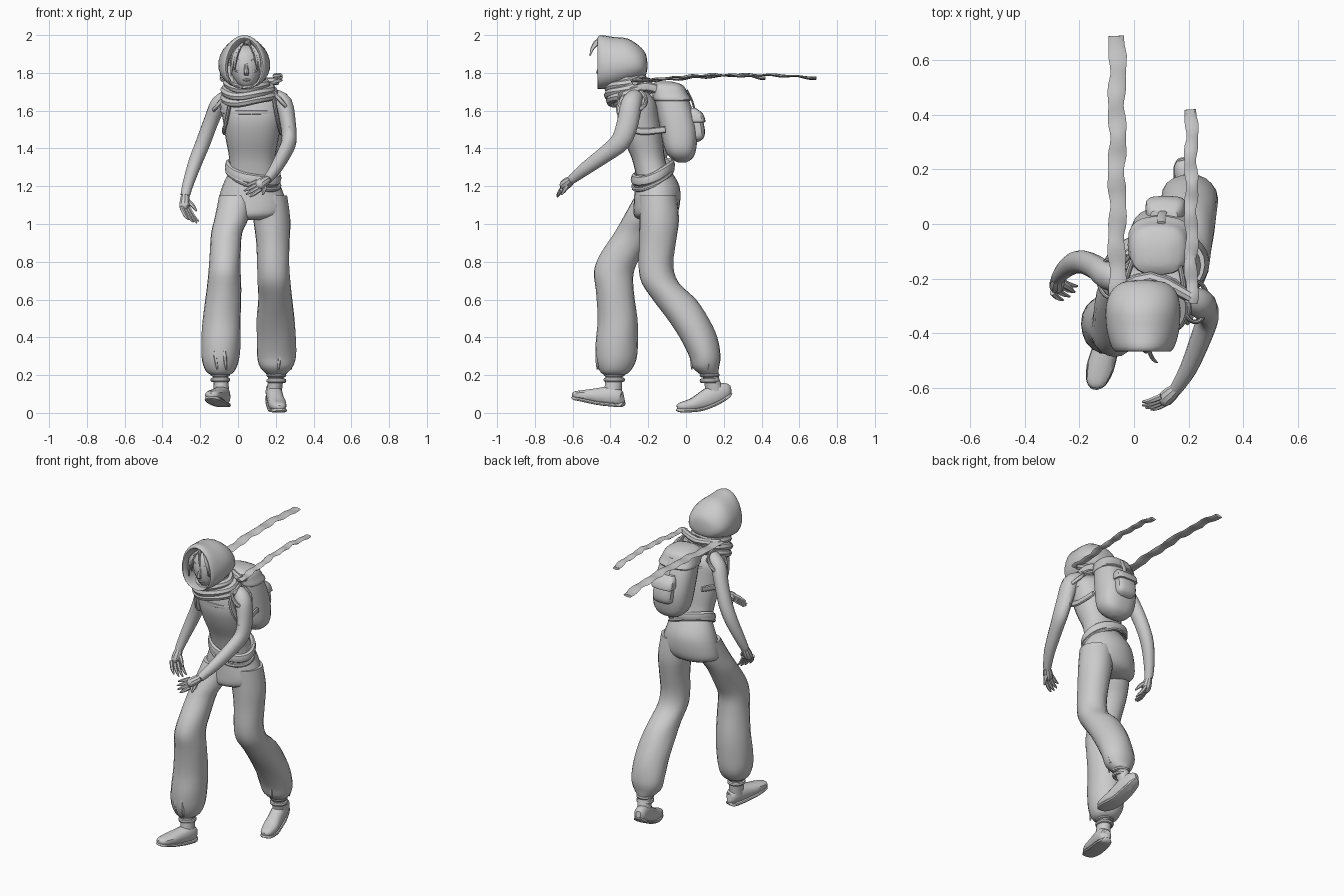
import bpy, bmesh
from math import sin, cos, pi, tau, copysign
from mathutils import Vector

X, Y, Z = Vector((1, 0, 0)), Vector((0, 1, 0)), Vector((0, 0, 1))
FLAT, UPRIGHT = (X, Y), (X, Z)


def spline(pts, steps):
    """Catmull-Rom through (x, y, z, a, b) stations."""
    out = []
    for i in range(len(pts) - 1):
        p = [pts[max(0, min(len(pts) - 1, i + k))] for k in (-1, 0, 1, 2)]
        for s in range(steps):
            t = s / steps
            out.append([b + .5 * t * (c - a + t * (2 * a - 5 * b + 4 * c - d + t * (3 * (b - c) + d - a)))
                        for a, b, c, d in zip(*p)])
    return out + [list(pts[-1])]


def loft(name, pts, axes=None, ref=X, n=18, steps=3, p=2.0, taper=0, ripple=0, closed=False):
    """Skin elliptical sections along a path; axes fixes the section plane."""
    if not closed:
        pts = spline(pts, steps)
    m = len(pts)
    bm, rings = bmesh.new(), []
    for i, q in enumerate(pts):
        c = Vector(q[:3])
        if axes:
            u, v = axes
        else:
            lo, hi = (i - 1, (i + 1) % m) if closed else (max(i - 1, 0), min(i + 1, m - 1))
            t = (Vector(pts[hi][:3]) - Vector(pts[lo][:3])).normalized()
            u = t.cross(ref).normalized()
            v = u.cross(t)
        a, b = max(q[3], .003), max(q[4], .003)
        ring = []
        for k in range(n):
            th = tau * k / n
            cx = copysign(abs(cos(th)) ** (2 / p), cos(th))
            cy = copysign(abs(sin(th)) ** (2 / p), sin(th))
            w = 1 + ripple * sin(5 * th + i * .6)
            ring.append(bm.verts.new(c + u * a * cx * w * (1 - taper * cy) + v * b * cy * w))
        rings.append(ring)
    for i in range(m if closed else m - 1):
        r, s = rings[i], rings[(i + 1) % m]
        for k in range(n):
            bm.faces.new((r[k], r[(k + 1) % n], s[(k + 1) % n], s[k]))
    if not closed:
        bm.faces.new(rings[0])
        bm.faces.new(rings[-1])
    bmesh.ops.recalc_face_normals(bm, faces=bm.faces)
    me = bpy.data.meshes.new(name)
    bm.to_mesh(me)
    bm.free()
    ob = bpy.data.objects.new(name, me)
    bpy.context.collection.objects.link(ob)
    return ob


def loop(name, c, rx, ry, thick, high, sx=0, sy=0, wob=0, n=28):
    """Closed band around an ellipse, tilted by the slopes sx and sy."""
    pts = []
    for k in range(n):
        th = tau * k / n
        dx, dy = rx * cos(th), ry * sin(th)
        pts.append((c[0] + dx, c[1] + dy, c[2] + sx * dx + sy * dy + wob * sin(3 * th + rx * 40),
                    thick * (1 + 8 * wob * sin(4 * th)), high))
    loft(name, pts, ref=Z, n=8, closed=True)


def hand(name, wrist, knuckle, tip, spread, thumb):
    w, k, t, s = map(Vector, (wrist, knuckle, tip, spread))
    loft(name + "_palm", [(*w, .022, .022), (*w.lerp(k, .5), .028, .028), (*k, .027, .027),
                          (*k.lerp(t, .15), .012, .012)], n=10)
    for i in range(4):
        o = s * (i - 1.5)
        end = k.lerp(t, (.9, 1, .95, .8)[i])
        mid = k.lerp(end, .5) + (k - w) * .15
        loft(f"{name}_finger_{i + 1}", [(*(k + o), .011, .011), (*(mid + o * 1.15), .01, .01),
                                        (*(end + o * 1.3), .004, .004)], n=6)
    th = Vector(thumb)
    loft(name + "_thumb", [(*w.lerp(k, .3), .014, .014), (*w.lerp(th, .6), .012, .012), (*th, .005, .005)], n=6)


def boot(name, foot, ankle):
    loft(name, foot, ref=Z, n=14, p=2.4)
    loft(name + "_sole", [(x, y, z - b * .9, a * 1.05, .01) for x, y, z, a, b in foot], ref=Z, n=12, p=4)
    loft(name + "_shaft", ankle, axes=FLAT, n=14)
    top = ankle[0]
    for j, dz in enumerate((0, -.03)):
        loop(f"{name}_collar_{j}", (top[0], top[1], top[2] - .01 + dz), top[3], top[4], .011, .012, n=16)


# Torso and trousers
loft("torso", [(.06, -.29, 1.74, .05, .05), (.065, -.27, 1.69, .12, .075), (.07, -.255, 1.64, .165, .1),
               (.075, -.25, 1.55, .155, .112), (.075, -.228, 1.45, .14, .105),
               (.075, -.2, 1.35, .122, .088), (.08, -.175, 1.26, .125, .09)], FLAT, p=2.3, n=24)
loft("hips", [(.08, -.17, 1.29, .12, .085), (.072, -.152, 1.2, .155, .118), (.075, -.155, 1.1, .184, .122),
              (.065, -.165, 1.045, .17, .11), (.06, -.17, 1.02, .08, .07)], FLAT, n=24)
loft("front_trouser_leg", [(-.01, -.18, 1.15, .09, .09), (-.035, -.235, 1.03, .09, .1), (-.06, -.28, .95, .082, .1),
                           (-.067, -.345, .84, .082, .11), (-.072, -.382, .75, .085, .106),
                           (-.075, -.376, .65, .092, .1), (-.085, -.362, .5, .1, .105),
                           (-.09, -.367, .38, .104, .112), (-.094, -.37, .28, .098, .107),
                           (-.094, -.375, .22, .075, .08), (-.094, -.38, .2, .045, .05)], FLAT, n=20, ripple=.012)
loft("rear_trouser_leg", [(.16, -.15, 1.15, .1, .1), (.178, -.142, 1.02, .098, .105), (.185, -.15, .9, .088, .097),
                          (.187, -.16, .78, .085, .092), (.19, -.138, .69, .087, .098),
                          (.197, -.06, .6, .09, .115), (.2, .01, .5, .1, .11), (.203, .065, .4, .103, .1),
                          (.203, .1, .3, .103, .083), (.203, .105, .24, .085, .07),
                          (.203, .125, .2, .045, .045)], FLAT, n=20, ripple=.012)
loop("waist_wrap", (.08, -.175, 1.275), .132, .1, .018, .028, sx=-.22, sy=.4, wob=.004)
loop("waist_cord", (.08, -.175, 1.245), .14, .105, .01, .012, sx=-.3, sy=.45)
loop("vest_hem", (.072, -.255, 1.6), .16, .105, .008, .012, sy=.1)

# Cuff creases
for i, (x, y, dy) in enumerate([(-.12, -.465, 0), (-.07, -.47, 0), (-.18, -.37, 0), (.29, .12, -.03), (.22, .03, -.03)]):
    loft(f"cuff_crease_{i + 1}", [(x, y + dy * .6, .36, .003, .003), (x, y, .3, .012, .012),
                                  (x * .95 + .005, y, .23, .004, .004)], FLAT, n=6)

# Boots
boot("front_boot", [(-.07, -.332, .075, .015, .02), (-.075, -.345, .075, .034, .038), (-.085, -.39, .09, .044, .052),
                    (-.105, -.46, .09, .046, .043), (-.125, -.53, .093, .048, .03), (-.14, -.585, .095, .034, .02),
                    (-.143, -.602, .095, .012, .01)],
     [(-.094, -.38, .215, .042, .046), (-.09, -.383, .16, .04, .046), (-.088, -.39, .09, .042, .05)])
boot("rear_boot", [(.175, .236, .125, .015, .02), (.18, .215, .12, .034, .04), (.19, .16, .1, .042, .056),
                   (.2, .09, .065, .044, .048), (.21, .03, .043, .047, .033), (.22, -.03, .033, .034, .022),
                   (.222, -.048, .03, .012, .01)],
     [(.203, .125, .21, .042, .042), (.198, .14, .16, .04, .045), (.19, .155, .1, .04, .05)])

# Arms and hands
loft("left_arm", [(.19, -.27, 1.67, .045, .045), (.24, -.29, 1.635, .055, .05), (.265, -.31, 1.53, .057, .042),
                  (.27, -.345, 1.44, .053, .04), (.245, -.42, 1.375, .044, .038), (.2, -.53, 1.295, .035, .032),
                  (.155, -.605, 1.235, .024, .024)], n=14)
loft("right_arm", [(-.04, -.21, 1.67, .045, .045), (-.1, -.19, 1.635, .052, .045), (-.14, -.16, 1.55, .046, .04),
                   (-.185, -.14, 1.43, .043, .04), (-.225, -.145, 1.33, .04, .037), (-.262, -.175, 1.22, .032, .03),
                   (-.28, -.2, 1.15, .024, .025)], n=14)
hand("left_hand", (.155, -.605, 1.235), (.11, -.645, 1.205), (.035, -.67, 1.165), (.006, -.008, -.015), (.13, -.66, 1.155))
hand("right_hand", (-.28, -.2, 1.15), (-.282, -.23, 1.09), (-.225, -.258, 1.005), (-.012, -.014, 0), (-.22, -.25, 1.07))
loop("left_armhole", (.225, -.285, 1.655), .045, .075, .008, .012, sx=-1.2, n=18)
loop("right_armhole", (-.085, -.2, 1.655), .045, .07, .008, .012, sx=1.2, n=18)

# Head, face and hair
loft("head", [(.045, -.375, 1.715, .018, .025), (.045, -.37, 1.745, .05, .065), (.042, -.365, 1.8, .078, .085),
              (.04, -.36, 1.86, .085, .09), (.04, -.35, 1.92, .07, .075), (.04, -.34, 1.955, .02, .02)], FLAT)
loft("nose", [(.043, -.445, 1.85, .008, .008), (.044, -.462, 1.8, .013, .014), (.045, -.44, 1.785, .01, .006)], FLAT, n=8)
loft("mouth", [(.025, -.436, 1.763, .004, .003), (.045, -.442, 1.763, .008, .008), (.065, -.436, 1.763, .004, .003)],
     ref=Z, n=8)
for side, s in (("right", -1), ("left", 1)):
    cx = .042 + s * .04
    loft(side + "_eye_rim", [(cx + .031 * cos(tau * k / 16), -.443 + .012 * abs(s * cos(tau * k / 16) + 1) * .7,
                              1.838 + .031 * sin(tau * k / 16), .005, .005) for k in range(16)],
         ref=Y, n=6, closed=True)
    for j, dz in enumerate((0, .035)):
        loft(f"{side}_hair_lock_{j + 1}", [(.042 + s * .015, -.43, 1.96, .008, .008),
                                           (.042 + s * (.062 - j * .01), -.452, 1.9, .014, .01),
                                           (.042 + s * (.08 - j * .02), -.445, 1.78 + dz, .003, .003)], FLAT, n=6)
loft("forelock", [(.045, -.42, 1.965, .02, .012), (.055, -.465, 1.965, .017, .008), (.07, -.495, 1.93, .01, .005),
                  (.085, -.508, 1.89, .003, .003)], n=8)

# Hood, cowl folds and trailing scarf ends
loft("hood", [(.033, -.38, 1.835, .085, .115), (.033, -.445, 1.845, .087, .125), (.033, -.468, 1.85, .098, .135),
              (.033, -.45, 1.857, .115, .143), (.033, -.39, 1.856, .132, .135), (.033, -.31, 1.862, .136, .12),
              (.035, -.25, 1.855, .12, .09), (.036, -.215, 1.845, .08, .06), (.036, -.205, 1.84, .02, .02)],
     UPRIGHT, n=24, p=2.1, taper=.14)
loft("neck_cloth", [(.04, -.325, 1.82, .1, .09), (.045, -.31, 1.75, .105, .09), (.06, -.29, 1.66, .13, .1)], FLAT, n=20)
for i, (x, y, z, rx, ry, th) in enumerate([(.045, -.32, 1.745, .1, .085, .026), (.052, -.312, 1.712, .118, .095, .028),
                                           (.06, -.3, 1.682, .13, .1, .024)]):
    loop(f"cowl_fold_{i + 1}", (x, y, z), rx, ry, th, .024, sx=.06 * i, sy=.33, wob=.006)
for name, x, w, y0, y1 in (("right", -.062, .031, -.26, .69), ("left", .21, .023, -.29, .42)):
    N = 26
    loft(name + "_scarf_end", [(x + .004 * sin(k * .9), y0 + (y1 - y0) * k / N,
                                1.757 + .032 * sin(pi * (k / N) ** 1.3 * .85) + .003 * sin(k * 1.7),
                                w * (1 + .1 * sin(k * 1.9)), .007 + .002 * sin(k * 1.3)) for k in range(N + 1)],
         ref=Z, n=8, steps=2)
loft("scarf_cross_fold", [(-.07, -.25, 1.755, .02, .02), (.06, -.2, 1.755, .025, .02), (.21, -.27, 1.755, .02, .02)],
     ref=Z, n=8)

# Backpack with lid, pocket and straps
loft("backpack", [(.09, -.1, 1.735, .05, .035), (.092, -.09, 1.705, .1, .08), (.1, -.065, 1.62, .116, .095),
                  (.11, -.038, 1.5, .12, .098), (.118, -.03, 1.4, .112, .085), (.12, -.023, 1.35, .08, .06),
                  (.12, -.02, 1.325, .03, .02)], FLAT, n=22, p=2.6)
loft("backpack_lid", [(.085, -.115, 1.755, .04, .035), (.088, -.1, 1.735, .095, .085), (.092, -.085, 1.69, .112, .094),
                      (.096, -.073, 1.66, .119, .101), (.096, -.073, 1.65, .11, .09)], FLAT, n=22, p=2.8)
loft("pack_pocket", [(.11, .03, 1.6, .05, .02), (.113, .045, 1.575, .062, .035), (.117, .06, 1.5, .066, .04),
                     (.118, .058, 1.455, .06, .035), (.118, .05, 1.435, .03, .015)], FLAT, n=16, p=3)
loft("pocket_flap", [(.11, .03, 1.615, .05, .02), (.113, .05, 1.585, .069, .038), (.116, .06, 1.545, .074, .043),
                     (.116, .06, 1.538, .065, .035)], FLAT, n=16, p=3.5)
loft("lid_buckle_strap", [(.1, .005, 1.71, .016, .006), (.102, .033, 1.65, .016, .006), (.108, .048, 1.59, .016, .006)],
     ref=Y, n=6)
for side, s in (("right", -1), ("left", 1)):
    loft(side + "_pack_strap", [(.08 + s * .08, -.12, 1.7, .022, .01), (.075 + s * .105, -.21, 1.728, .024, .01),
                                (.075 + s * .115, -.3, 1.7, .024, .01), (.075 + s * .12, -.35, 1.63, .022, .01),
                                (.075 + s * .14, -.32, 1.53, .02, .01), (.075 + s * .15, -.24, 1.49, .018, .01),
                                (.09 + s * .125, -.11, 1.5, .018, .01)], n=8)

# Smooth cloth surfaces while keeping folds crisp
bpy.ops.object.select_all(action='SELECT')
bpy.context.view_layer.objects.active = bpy.context.selected_objects[0]
bpy.ops.object.shade_smooth_by_angle(angle=.6)
